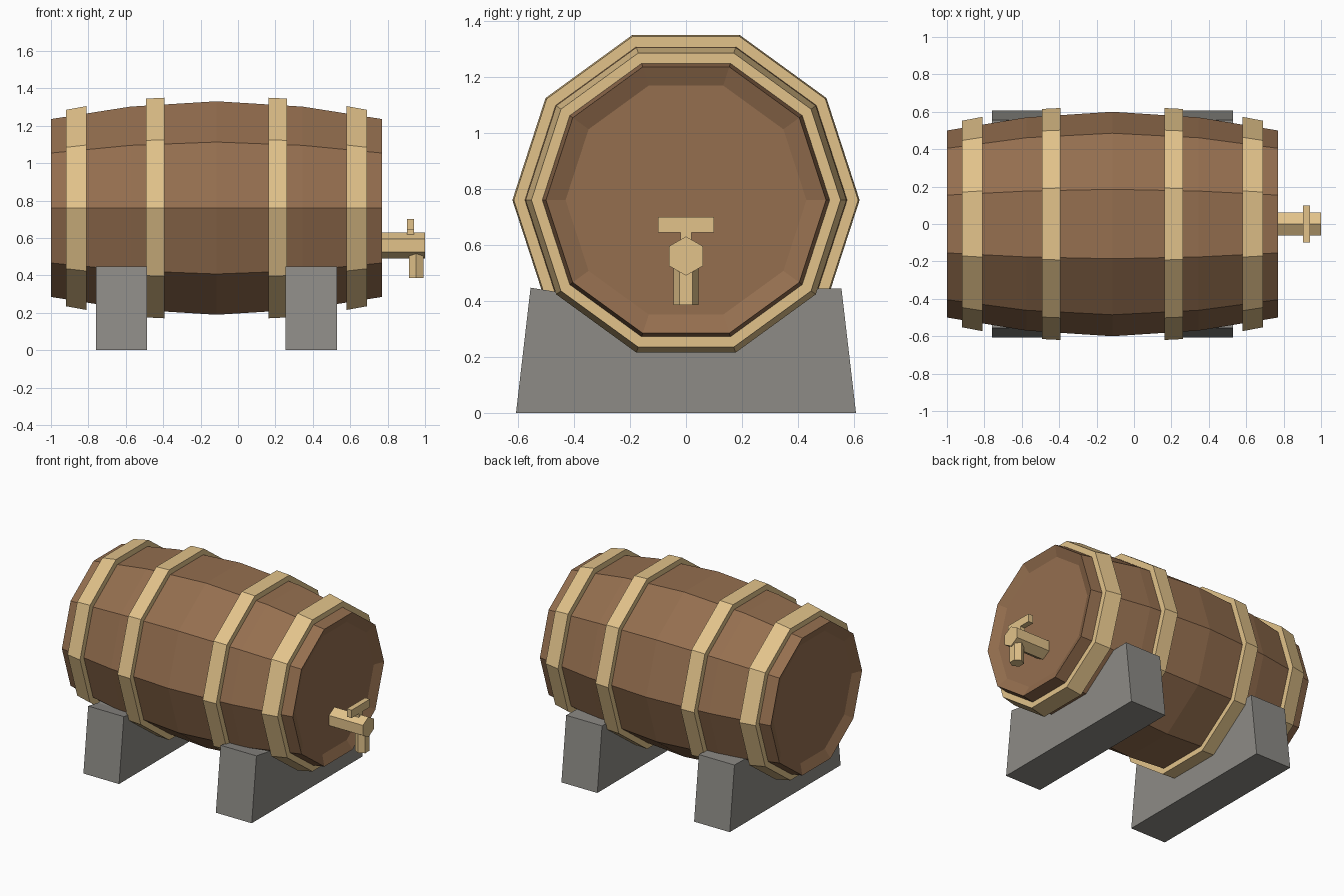
import bpy
import bmesh
from math import cos, sin, pi

cube = bpy.data.objects.get("Cube")
if cube:
    bpy.data.objects.remove(cube, do_unlink=True)

MID_X, AXIS_Z, SIDES = -0.115, 0.76, 10


def material(name, srgb):
    color = [(c / 255) ** 2.2 for c in srgb] + [1]
    mat = bpy.data.materials.new(name)
    mat.use_nodes = True
    mat.diffuse_color = color
    bsdf = mat.node_tree.nodes["Principled BSDF"]
    bsdf.inputs["Base Color"].default_value = color
    bsdf.inputs["Roughness"].default_value = 0.8
    return mat


wood = material("brown wood", (147, 110, 80))
tan = material("pale wood", (225, 193, 137))
stone = material("grey stone", (140, 138, 133))


def finish(bm, name, mat):
    bmesh.ops.recalc_face_normals(bm, faces=bm.faces)
    mesh = bpy.data.meshes.new(name)
    bm.to_mesh(mesh)
    bm.free()
    mesh.materials.append(mat)
    obj = bpy.data.objects.new(name, mesh)
    bpy.context.collection.objects.link(obj)
    return obj


def lathe(name, profile, mat, closed=False):
    """Turn (x, radius) points around the barrel axis; cap the ends if open."""
    bm = bmesh.new()
    rings = []
    for x, r in profile:
        angles = [2 * pi * i / SIDES for i in range(SIDES)]
        rings.append([bm.verts.new((x, r * cos(a), AXIS_Z + r * sin(a))) for a in angles])
    pairs = list(zip(rings, rings[1:]))
    if closed:
        pairs.append((rings[-1], rings[0]))
    else:
        bm.faces.new(rings[0])
        bm.faces.new(rings[-1])
    for a, b in pairs:
        for i in range(SIDES):
            j = (i + 1) % SIDES
            bm.faces.new((a[i], a[j], b[j], b[i]))
    return finish(bm, name, mat)


def prism(name, outline, axis, start, end, mat):
    """Extrude a 2D outline along x (outline y, z) or z (outline x, y)."""
    bm = bmesh.new()

    def ring(t):
        return [bm.verts.new((t, u, v) if axis == "x" else (u, v, t)) for u, v in outline]

    a, b = ring(start), ring(end)
    bm.faces.new(a)
    bm.faces.new(b)
    for i in range(len(a)):
        j = (i + 1) % len(a)
        bm.faces.new((a[i], a[j], b[j], b[i]))
    return finish(bm, name, mat)


def hexagon(cu, cv, r):
    return [(cu + r * cos(pi / 6 + i * pi / 3), cv + r * sin(pi / 6 + i * pi / 3)) for i in range(6)]


def rectangle(u0, u1, v0, v1):
    return [(u0, v0), (u1, v0), (u1, v1), (u0, v1)]


# Barrel body with shallow dished ends
half = [(0.855, 0.43), (0.885, 0.5), (0.46, 0.57)]
body = [(MID_X - d, r) for d, r in half] + [(MID_X, 0.6)]
body += [(MID_X + d, r) for d, r in reversed(half)]
lathe("barrel_body", body, wood)

# Hoops, mirrored about the middle of the barrel
hoops = {"outer": (0.805, 0.552, 0.695, 0.573), "inner": (0.378, 0.615, 0.278, 0.62)}
for label, (d0, r0, d1, r1) in hoops.items():
    for side, s in (("right", -1), ("left", 1)):
        ring = [(d0, r0), (d1, r1), (d1, r1 - 0.07), (d0, r0 - 0.07)]
        lathe(f"{label}_hoop_{side}", [(MID_X + s * d, r) for d, r in ring], tan, closed=True)

# Support blocks
block = [(-0.607, 0), (0.607, 0), (0.555, 0.445), (0.45, 0.443), (-0.45, 0.43), (-0.555, 0.447)]
prism("support_block_right", block, "x", -0.76, -0.487, stone)
prism("support_block_left", block, "x", 0.255, 0.53, stone)

# Tap
prism("tap_pipe", hexagon(0, 0.56, 0.07), "x", 0.72, 1.0, tan)
prism("tap_spout", hexagon(0.952, 0, 0.045), "z", 0.385, 0.53, tan)
prism("tap_stem", rectangle(-0.02, 0.02, 0.6, 0.66), "x", 0.904, 0.941, tan)
prism("tap_handle", rectangle(-0.1, 0.1, 0.645, 0.7), "x", 0.904, 0.941, tan)
